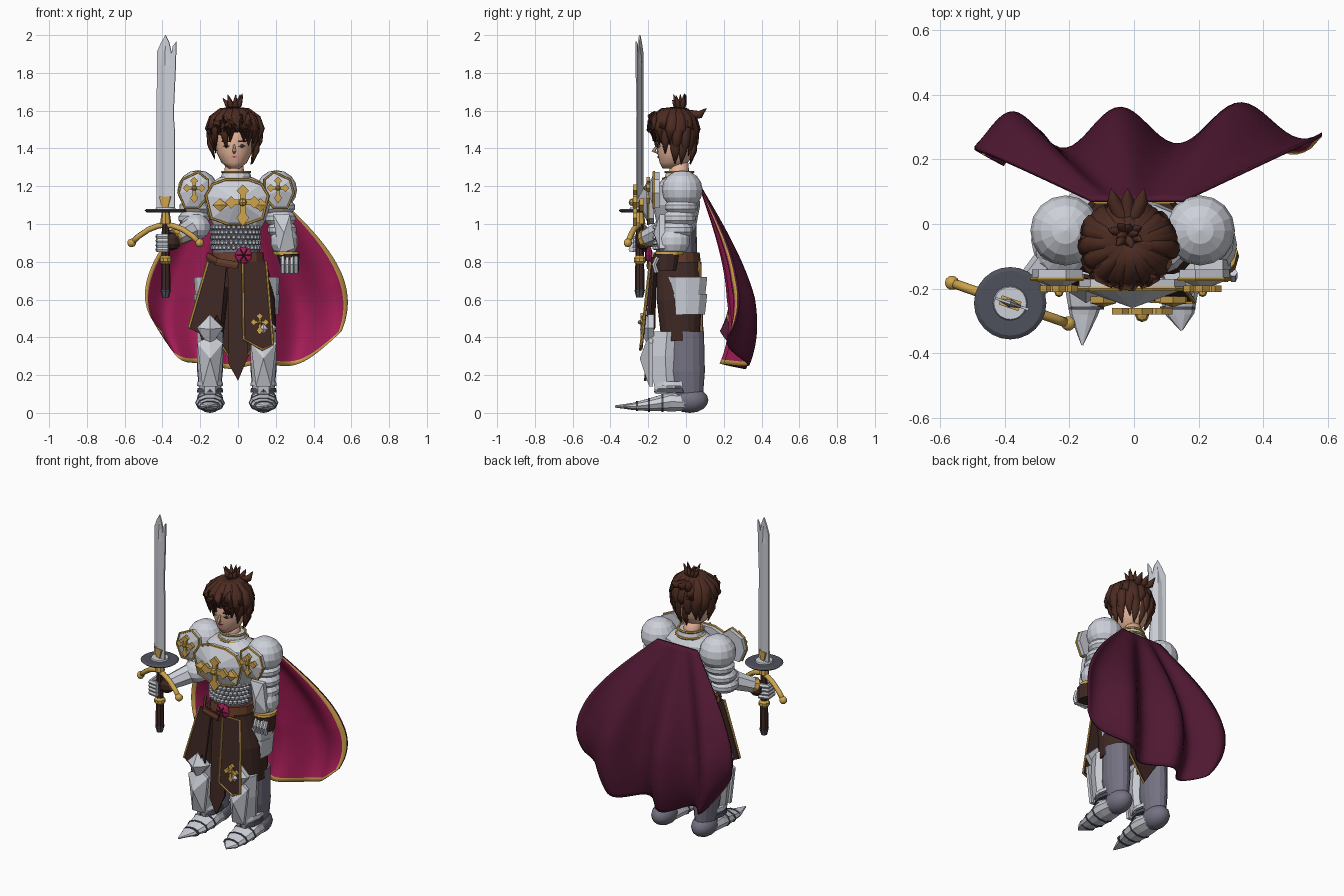
import bpy, bmesh, math, random
from math import sin, cos, pi
from mathutils import Vector, Matrix

random.seed(4)
if "Cube" in bpy.data.objects:
    bpy.data.objects.remove(bpy.data.objects["Cube"])


def material(name, *rgb):
    lin = [(c / 255) ** 2.2 for c in rgb] + [1]
    m = bpy.data.materials.new(name)
    m.use_nodes = True
    m.diffuse_color = lin
    m.node_tree.nodes["Principled BSDF"].inputs["Base Color"].default_value = lin
    return m


SILVER = material("silver plate", 204, 207, 216)
GOLD = material("gold trim", 205, 163, 78)
CLOTH = material("dark brown cloth", 64, 44, 40)
HAIR = material("brown hair", 77, 47, 38)
SKIN = material("skin", 228, 178, 150)
STEEL = material("dark steel", 80, 82, 92)
GREY = material("violet grey mail", 116, 113, 129)
CAPE = material("plum cape", 80, 30, 53)
LINING = material("crimson lining", 163, 34, 87)
LEATHER = material("brown leather", 104, 64, 46)


def build(name, verts, faces, mats, smooth=False, pick=None):
    bm = bmesh.new()
    vs = [bm.verts.new(v) for v in verts]
    for i, f in enumerate(faces):
        face = bm.faces.new([vs[k] for k in f])
        face.smooth = smooth
        face.material_index = pick(i) if pick else 0
    bmesh.ops.recalc_face_normals(bm, faces=bm.faces)
    me = bpy.data.meshes.new(name)
    bm.to_mesh(me)
    bm.free()
    for m in mats:
        me.materials.append(m)
    ob = bpy.data.objects.new(name, me)
    bpy.context.collection.objects.link(ob)


def tube(name, pts, radii, mat, n=8, closed=False, smooth=False, ref=None, axis=None):
    """Skin rings of (side, up) radii along a path."""
    pts = [Vector(p) for p in pts]
    c = len(pts)
    if not isinstance(radii, list):
        radii = [radii] * c
    d = pts[-1] - pts[0]
    upright = closed or abs(d.z) > .8 * d.length
    ref = Vector(ref) if ref else Vector((0, 1, 0) if upright else (0, 0, 1))
    verts = []
    for i, p in enumerate(pts):
        a, b = (pts[i - 1], pts[(i + 1) % c]) if closed else (pts[max(i - 1, 0)], pts[min(i + 1, c - 1)])
        t = Vector(axis) if axis else (b - a).normalized()
        side = ref.cross(t).normalized()
        up = t.cross(side)
        r = radii[i] if isinstance(radii[i], tuple) else (radii[i], radii[i])
        verts += [p + side * r[0] * cos(2 * pi * k / n) + up * r[1] * sin(2 * pi * k / n) for k in range(n)]
    faces = [(i * n + k, i * n + (k + 1) % n, (i + 1) % c * n + (k + 1) % n, (i + 1) % c * n + k)
             for i in range(c if closed else c - 1) for k in range(n)]
    if not closed:
        faces += [list(range(n)), list(range((c - 1) * n, c * n))]
    build(name, verts, faces, [mat], smooth)


def loft(name, rings, mat, n=16, smooth=False):
    """Stack level ellipses given as (x, y, z, rx, ry)."""
    tube(name, [r[:3] for r in rings], [tuple(r[3:]) for r in rings], mat, n,
         smooth=smooth, ref=(0, 1, 0), axis=(0, 0, 1))


def ball(name, at, size, mat, n=14, smooth=False):
    steps = [pi * (k + .02) / (n // 2 + .04) for k in range(n // 2 + 1)]
    x, y, z = at
    loft(name, [(x, y, z - size[2] * cos(s), size[0] * sin(s) + .0005, size[1] * sin(s) + .0005)
                for s in steps], mat, n, smooth)


def plate(name, outline, at, mat, thick=.012, ridge=0, lean=0, turn=0, trim=0):
    """Extrude an (x, z) outline; ridge raises a faceted point, trim adds a gold border."""
    m = Matrix.Translation(at) @ Matrix.Rotation(turn, 4, 'Z')
    n = len(outline)
    front = [m @ Vector((x, lean * z - thick / 2, z)) for x, z in outline]
    back = [m @ Vector((x, lean * z + thick / 2, z)) for x, z in outline]
    faces = [(k, (k + 1) % n, n + (k + 1) % n, n + k) for k in range(n)] + [list(range(n, 2 * n))]
    verts = front + back
    if ridge:
        verts.append(sum(front, Vector()) / n + m.to_3x3() @ Vector((0, -ridge, 0)))
        faces += [(k, (k + 1) % n, 2 * n) for k in range(n)]
    else:
        faces.append(list(range(n)))
    build(name, verts, faces, [mat])
    if trim:
        tube(name + "_trim", front, trim, GOLD, 6, closed=True)


def cross(name, at, size):
    arm = [(-.17, .5), (-.4, .72), (0, 1.1), (.4, .72), (.17, .5), (.17, .17)]
    pts = []
    for k in range(4):
        c, s = cos(k * pi / 2), sin(k * pi / 2)
        pts += [(x * c + z * s, z * c - x * s) for x, z in arm]
    plate(name, [(x * size, z * size * (1.35 if z < -.45 else 1)) for x, z in pts], at, GOLD, .02)
    ball(name + "_boss", (at[0], at[1] - .012, at[2]), (size * .25,) * 3, GOLD, 8)


# Head, face and neck
HX = -.02
loft("head", [(HX, -.08, 1.295, .03, .045), (HX, -.065, 1.325, .068, .075), (HX, -.05, 1.38, .094, .102),
              (HX, -.05, 1.46, .102, .107), (HX, -.04, 1.54, .09, .09)], SKIN, 20, True)
loft("neck", [(HX, -.03, 1.2, .055, .055), (HX, -.04, 1.34, .048, .05)], SKIN, 16, True)
tube("nose", [(HX, -.15, 1.42), (HX, -.172, 1.385), (HX, -.15, 1.377)], [.005, .011, .006], SKIN, 6, ref=(1, 0, 0))
plate("mouth", [(-.016, .002), (0, .004), (.016, .002), (0, -.005)], (HX, -.146, 1.355), LINING, .008)
for s in (-1, 1):
    plate("eye", [(-.022, 0), (0, .012), (.022, 0), (0, -.009)], (HX + s * .042, -.146, 1.412), SILVER, .008, turn=s * .35)
    plate("iris", [(-.015, 0), (0, .011), (.015, 0), (0, -.009)], (HX + s * .042, -.149, 1.412), CLOTH, .008, turn=s * .35)
    plate("brow", [(-.024, 0), (.024, 0), (.02, .009), (-.02, .009)], (HX + s * .044, -.149, 1.434), HAIR, .008, turn=s * .35)

# Hair: cap, three layers of hanging locks, top tuft and back tail
ball("hair_cap", (HX, -.05, 1.5), (.113, .1, .105), HAIR, 16, True)
for layer in range(3):
    for i in range(15):
        a = 2 * pi * (i + layer / 3) / 15
        front = max(0, -sin(a))
        end = 1.335 + .08 * front + random.uniform(-.03, .03) + .045 * layer
        grow = 1 + .06 * layer + random.uniform(-.05, .05)
        depth = .98 if sin(a) < 0 else .82
        sweep = random.uniform(-.18, .18)
        path = [(HX + r * grow * cos(a + w), -.055 + r * grow * depth * sin(a + w), z) for r, z, w in
                ((.012, 1.612, 0), (.065, 1.6, 0), (.108, 1.56, 0), (.126, 1.5, sweep / 4), (.124, end + .07, sweep / 2),
                 (.1 + .022 * front, end, sweep))]
        tube("hair_lock", path, [(.008, .01), (.014, .02), (.018, .028), (.019, .031), (.015, .024), (.002, .003)],
             HAIR, 8, smooth=True, ref=(-sin(a), cos(a), 0))
for i in range(9):
    a = 2 * pi * i / 9
    reach, top = random.uniform(.03, .075), random.uniform(1.64, 1.69)
    tube("hair_tuft", [(HX, -.03, 1.58), (HX + reach * .6 * cos(a), -.03 + reach * .35 * sin(a), 1.635),
                       (HX + reach * cos(a), -.03 + reach * .6 * sin(a), top)], [.013, .016, .002],
         HAIR, 6, smooth=True, ref=(-sin(a), cos(a), 0))
for s in (-1, 0, 1):
    tube("hair_tail", [(HX, -.02, 1.57), (HX + s * .02, .03, 1.578), (HX + s * .045, .075, 1.58), (HX + s * .05, .108, 1.612)],
         [.02, .026, .02, .002], HAIR, 8, smooth=True)

# Torso: cuirass, collar, ring mail and belt
loft("cuirass", [(0, -.05, .97, .12, .1), (0, -.05, 1.1, .185, .125), (0, -.045, 1.2, .175, .11), (-.01, -.04, 1.25, .08, .075)], SILVER)
loft("collar", [(-.01, -.035, 1.22, .09, .085), (-.01, -.035, 1.275, .072, .07)], SILVER, 12)
for z, r in ((1.24, .086), (1.275, .073)):
    tube("collar_trim", [(-.01 + r * cos(k * pi / 8), -.035 + r * sin(k * pi / 8), z) for k in range(16)],
         .007, GOLD, 6, closed=True, ref=(0, 0, 1))
half = [(.06, .115), (.13, .09), (.165, .03), (.135, -.09), (.05, -.12)]
plate("breastplate", half + [(-x, z) for x, z in reversed(half)], (-.005, -.185, 1.12), SILVER, .03, .06, trim=.008)
cross("breast_cross", (.025, -.27, 1.115), .085)
for x in (-.095, .12):
    plate("breast_diamond", [(-.04, 0), (0, .035), (.04, 0), (0, -.035)], (x, -.235, 1.1), GOLD, .02, .012)
loft("waist", [(-.01, -.05, .82, .125, .11), (-.01, -.05, 1, .12, .105)], GREY)
for row in range(5):
    for k in range(15):
        a = pi + pi * (k + row % 2 / 2) / 15
        ball("mail_ring", (-.01 + .126 * cos(a), -.05 + .115 * sin(a), .875 + row * .027), (.0135, .016, .0135), SILVER, 6)
loft("hips", [(0, -.04, .66, .15, .11), (0, -.045, .8, .14, .12)], CLOTH)
loft("belt", [(0, -.05, .78, .143, .13), (0, -.05, .85, .135, .122)], LEATHER)
tube("hip_strap", [(-.16, -.1, .83), (-.11, -.19, .8), (0, -.2, .78)], (.01, .022), LEATHER, 6)
ball("medallion", (.03, -.195, .835), (.045, .018, .045), LINING, 12)
for k in range(3):
    d = Vector((cos(k * pi / 3), 0, sin(k * pi / 3))) * .036
    c = Vector((.03, -.213, .835))
    tube("medallion_spoke", [c - d, c, c + d], .003, CLOTH, 4, ref=(0, 1, 0))

# Tabard panels, outlined from the belt down
plate("tabard_left", [(.025, 0), (.15, 0), (.185, -.44), (.13, -.465), (.03, -.41)], (0, -.185, .8), CLOTH, lean=.11, trim=.007)
plate("tabard_center", [(-.055, 0), (.03, 0), (.055, -.5), (0, -.63), (-.05, -.54)], (0, -.172, .8), CLOTH, lean=.07)
plate("tabard_torn", [(-.16, 0), (-.06, 0), (-.085, -.33), (-.11, -.28), (-.13, -.36), (-.15, -.33), (-.18, -.44),
                      (-.2, -.38), (-.262, -.35)], (0, -.195, .8), CLOTH, lean=.09, turn=-.22)
tube("torn_edge", [(-.158, -.162, .8), (-.26, -.175, .45)], .008, GOLD, 6)
plate("tabard_back", [(-.12, 0), (.12, 0), (.1, -.42), (0, -.58), (-.1, -.42)], (0, .075, .8), CLOTH, lean=-.03, trim=.007)
cross("tabard_cross", (.115, -.232, .48), .045)

# Legs and pointed armoured feet
for s, x, tip in ((-1, -.148, -.375), (1, .135, -.33)):
    loft("thigh", [(x, -.03, .38, .068, .1), (x * .9, -.035, .6, .078, .12), (x * .6, -.04, .8, .07, .115)], CLOTH)
    for z in (.52, .61):
        loft("thigh_plate", [(x, .005, z, .078, .1), (x, .01, z + .11, .086, .108)], SILVER, 10)
    loft("calf", [(x, .01, .09, .055, .08), (x, 0, .22, .068, .1), (x, 0, .43, .068, .095)], GREY)
    loft("greave", [(x, -.1, .1, .056, .07), (x, -.11, .3, .07, .1), (x, -.1, .43, .068, .095)], SILVER, 6)
    plate("shin_plate", [(-.04, -.13), (.04, -.13), (.068, .1), (0, .15), (-.068, .1)], (x, -.185, .27), SILVER, .02, .05)
    plate("knee_plate", [(-.07, 0), (0, .07), (.07, 0), (0, -.1)], (x, -.185, .45), SILVER, .03, .045)
    for z in (.12, .155):
        loft("ankle_band", [(x, -.07, z - .012, .07, .1), (x, -.07, z + .012, .066, .095)], SILVER if z > .13 else STEEL, 12)
    ball("heel", (x, .02, .068), (.07, .098, .068), GREY, 16, True)
    tube("sabaton", [(x, .05, .055), (x, -.08, .06), (x, -.13, .052), (x, -.2, .042), (x + s * .008, -.28, .034), (x + s * .012, tip, .034)],
         [(.06, .045), (.074, .055), (.076, .045), (.066, .034), (.044, .02), (.003, .006)], SILVER, 10)
    for y, w, h, z in ((-.12, .079, .05, .053), (-.19, .071, .039, .043), (-.255, .055, .028, .037)):
        tube("sabaton_band", [(x, y, z), (x, y - .01, z)], (w, h), STEEL, 10)

# Shoulders and upper arms
for s in (-1, 1):
    x = s * .208 - .004
    ball("pauldron", (x, -.02, 1.18), (.108, .108, .105), SILVER, 16)
    for k in range(3):
        ball("arm_band", (x + s * .01 * (k + 1), -.025 - .012 * k, 1.09 - .06 * k), (.09 - .006 * k, .09, .05), SILVER, 14)
    shape = [(.15, .06), (.2, .1), (.285, .06), (.305, -.01), (.27, -.09), (.2, -.09), (.15, -.03)]
    plate("shoulder_plate", [(s * a, b) for a, b in shape], (-.01, -.155, 1.175), SILVER, .03, .035, trim=.007)
    cross("shoulder_cross", (-.01 + s * .222, -.2, 1.19), .054)

# Left arm hanging at the side
ball("left_elbow", (.245, -.065, .91), (.075, .088, .08), SILVER, 14)
plate("left_forearm_plate", [(-.05, .1), (.04, .1), (.065, -.08), (-.02, -.11)], (.235, -.125, .95), SILVER, .03, .03)
loft("left_cuff", [(.255, -.09, .835, .066, .073), (.25, -.085, .855, .07, .076)], GOLD, 12)
loft("left_glove", [(.277, -.105, .75, .045, .055), (.265, -.1, .84, .06, .068)], CLOTH, 10)
for k in range(4):
    x = .238 + .023 * k
    tube("left_finger", [(x, -.15, .825), (x, -.168, .785), (x, -.155, .742)], .013, SILVER, 6)

# Right arm reaching forward to the sword
elbow, wrist = Vector((-.225, -.09, .985)), Vector((-.345, -.22, .92))
ball("right_elbow", elbow, (.08, .08, .07), SILVER, 14)
tube("right_forearm", [elbow, elbow.lerp(wrist, .5), wrist], [.065, .055, .045], SILVER, 8)
tube("right_cuff", [elbow.lerp(wrist, .88), wrist], .05, GOLD, 10)
ball("right_glove", (-.35, -.22, .91), (.05, .048, .05), CLOTH, 10)
for k in range(4):
    z = .865 + .023 * k
    tube("right_finger", [(-.37, -.21, z), (-.425, -.225, z), (-.42, -.285, z), (-.37, -.29, z)], .015, SILVER, 6)

# Broken sword, held upright
sx, sy, turn = -.383, -.245, -.33
plate("blade", [(-.05, 0), (-.048, .83), (-.025, .88), (0, .92), (.02, .88), (.034, .82), (.04, .86), (.06, .885), (.056, .75),
                (.044, .5), (.05, .42), (.05, 0)], (sx, sy, 1.08), SILVER, .008, turn=turn)
tube("blade_core", [(sx, sy, 1.08), (sx, sy, 1.84), (sx, sy, 1.98)], [(.05, .014), (.042, .012), (.004, .003)], SILVER, 4,
     ref=(-sin(turn), cos(turn), 0))
loft("guard_disc", [(sx, sy, z, r, r) for z, r in ((1.062, .1), (1.072, .112), (1.08, .1))], STEEL, 24)
loft("guard_ring", [(sx, sy, 1.075, .055, .055), (sx, sy, 1.088, .05, .05)], SILVER, 20)
loft("guard_block", [(sx, sy, 1, .03, .03), (sx, sy, 1.06, .022, .022)], GOLD, 8)
plate("blade_mount", [(-.032, .06), (.032, .06), (.016, 0), (-.016, 0)], (sx, sy, 1.085), GOLD, .03, turn=turn)
bar = [(sx + t * .18, sy - t * .063, .995 - .095 * abs(t) ** 2) for t in (-1, -.8, -.5, -.2, 0, .2, .5, .8, 1)]
tube("crossguard", bar, .015, GOLD, 8, smooth=True)
for p in (bar[0], bar[-1]):
    ball("guard_knob", p, (.023,) * 3, GOLD, 10, True)
loft("grip", [(sx, sy, .64, .026, .026), (sx, sy, 1, .02, .02)], CLOTH, 8)
ball("grip_collar", (sx, sy, .81), (.034, .034, .03), GOLD, 10)
loft("pommel", [(sx, sy, .61, .018, .018), (sx, sy, .65, .028, .028)], STEEL, 8)

# Cape: billowing outer cloth, crimson lining with a gold border
NU, NV = 54, 40


def cape_point(u, v, inset):
    w = .15 + .42 * sin(pi / 2 * 1.25 * v) - .08 * v ** 8 * (1 - u)
    x = (2 * u - 1) * w * (.88 + .14 * u)
    wave = .06 * min(1, 1.6 * v) * cos(6 * pi * (u - .125))
    y = .08 + .215 * sin(1.9 * v) + .055 * u * v + wave - .05 * v ** 6
    drop = .955 + .2 * wave * v - .18 * abs(2 * u - 1) ** 4
    return (x, y - inset, 1.2 - v * drop)


row, size = NU + 1, (NU + 1) * (NV + 1)
verts = [cape_point(i / NU, j / NV, inset) for inset in (0, .012) for j in range(NV + 1) for i in range(row)]
cells = [(j * row + i, j * row + i + 1, (j + 1) * row + i + 1, (j + 1) * row + i) for j in range(NV) for i in range(NU)]
border = list(range(row)) + [j * row + NU for j in range(1, NV + 1)]
border += [NV * row + i for i in range(NU - 1, -1, -1)] + [j * row for j in range(NV - 1, 0, -1)]
rim = [(a, b, b + size, a + size) for a, b in zip(border, border[1:] + border[:1])]


def cape_colour(i):
    k = i - len(cells)
    if k < 0 or k >= len(cells):
        return 0
    return 2 if k % NU in (0, NU - 1) or k // NU == NV - 1 else 1


build("cape", verts, cells + [tuple(k + size for k in f) for f in cells] + rim, [CAPE, LINING, GOLD], True, cape_colour)
